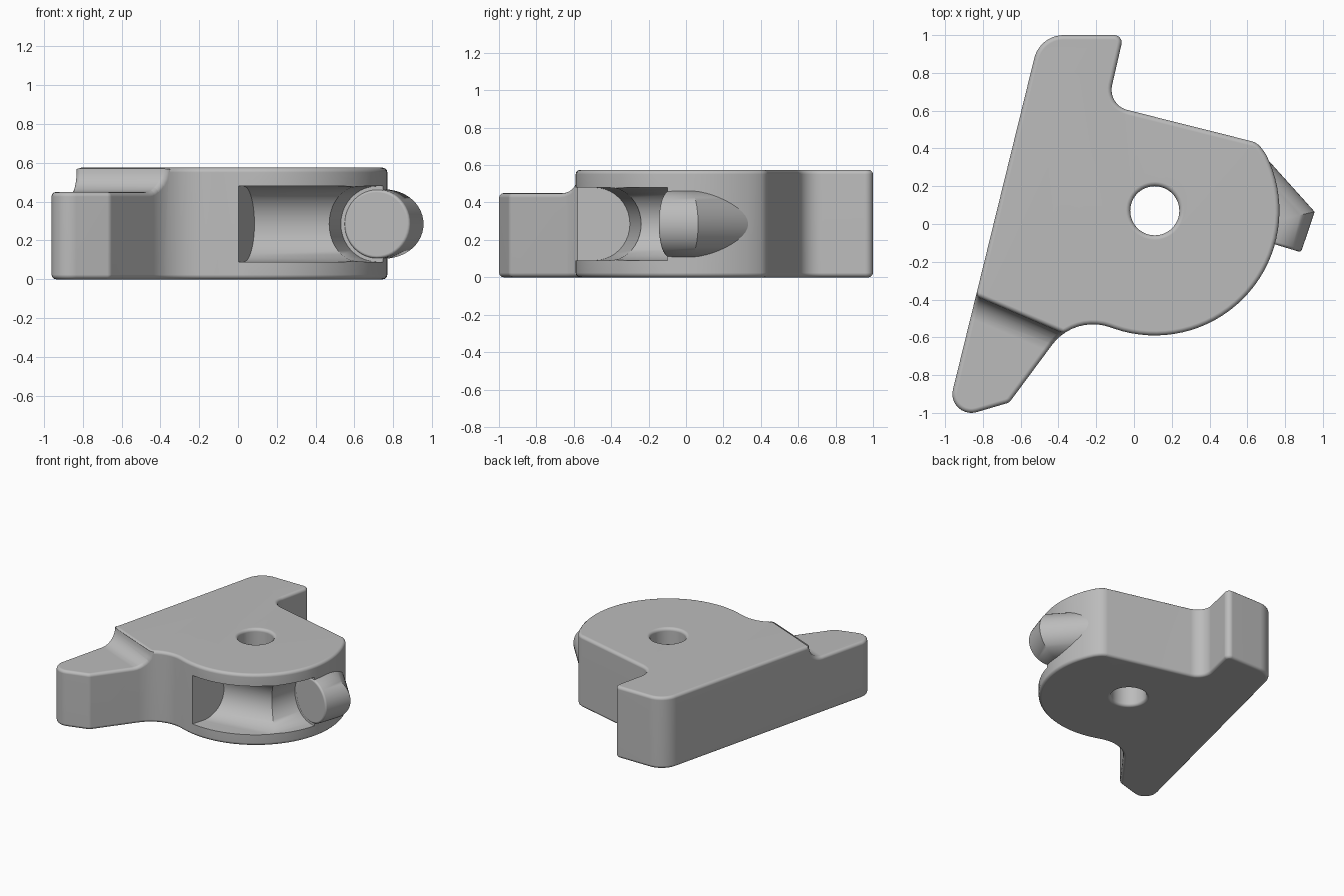
import bpy, bmesh
from math import cos, sin, pi, radians, tan
from mathutils import Vector

if "Cube" in bpy.data.objects:
    bpy.data.objects.remove(bpy.data.objects["Cube"])

HEIGHT, MID = 0.575, 0.285

grey = bpy.data.materials.new("plain_grey")
grey.use_nodes = True
grey.diffuse_color = (0.5, 0.5, 0.5, 1)
grey.node_tree.nodes["Principled BSDF"].inputs["Base Color"].default_value = (0.5, 0.5, 0.5, 1)


def loft(name, rings):
    """Closed solid through a list of rings with equal point counts."""
    bm = bmesh.new()
    loops = [[bm.verts.new(p) for p in ring] for ring in rings]
    n = len(loops[0])
    for a, b in zip(loops, loops[1:]):
        for i in range(n):
            j = (i + 1) % n
            bm.faces.new((a[i], a[j], b[j], b[i]))
    bm.faces.new(loops[0][::-1])
    bm.faces.new(loops[-1])
    bmesh.ops.recalc_face_normals(bm, faces=bm.faces[:])
    mesh = bpy.data.meshes.new(name)
    bm.to_mesh(mesh)
    bm.free()
    obj = bpy.data.objects.new(name, mesh)
    bpy.context.collection.objects.link(obj)
    mesh.materials.append(grey)
    return obj


def rounded(corners, steps=10):
    """Outline with every corner (x, y, radius) replaced by a fillet arc."""
    out = []
    for i, (x, y, r) in enumerate(corners):
        p = Vector((x, y))
        if r == 0:
            out.append(p)
            continue
        a = (Vector(corners[i - 1][:2]) - p).normalized()
        b = (Vector(corners[(i + 1) % len(corners)][:2]) - p).normalized()
        half = a.angle(b) / 2
        centre = p + (a + b).normalized() * r / sin(half)
        start, end = p + a * r / tan(half) - centre, p + b * r / tan(half) - centre
        sweep = start.angle(end)
        for k in range(steps + 1):
            t = k / steps
            out.append(centre + (start * sin((1 - t) * sweep) + end * sin(t * sweep)) / sin(sweep))
    return out


def activate(obj):
    bpy.ops.object.select_all(action="DESELECT")
    obj.select_set(True)
    bpy.context.view_layer.objects.active = obj


def apply(obj, kind, **settings):
    mod = obj.modifiers.new(kind.lower(), kind)
    for key, value in settings.items():
        setattr(mod, key, value)
    activate(obj)
    bpy.ops.object.modifier_apply(modifier=mod.name)


def cut(obj, cutter):
    cutter.hide_render = True
    apply(obj, "BOOLEAN", operation="DIFFERENCE", solver="EXACT", object=cutter)
    bpy.data.objects.remove(cutter)


def soften(obj, width, angle):
    apply(obj, "BEVEL", width=width, segments=3, limit_method="ANGLE",
          angle_limit=radians(angle), use_clamp_overlap=False)


def finish(obj):
    activate(obj)
    bpy.ops.object.shade_smooth_by_angle(angle=radians(38))
    obj.modifiers.new("weighted_normals", "WEIGHTED_NORMAL").keep_sharp = True


# Main plate: tapered arm, round lobe about the pivot, and a back tab
pivot = Vector((0.11, 0.07))
lobe = [(pivot.x + 0.66 * cos(radians(a)), pivot.y + 0.66 * sin(radians(a)), 0)
        for a in range(-109, 28, 4)]
outline = rounded([(-1.0, -1.045, 0.1), (-0.66, -0.945, 0.04), (-0.315, -0.48, 0.27)]
                  + lobe
                  + [(0.655, 0.43, 0.1), (-0.14, 0.63, 0.11),
                     (-0.055, 1.0, 0.04), (-0.498, 1.0, 0.16)])
body = loft("lever_body", [[(p.x, p.y, z) for p in outline] for z in (0, HEIGHT)])

# Lowered arm top with a concave step
step_start = Vector((-0.84, -0.38))
along = Vector((0.92, -0.39)).normalized()
outward = Vector((along.y, -along.x))
profile = [(0, 0.8)] + [(0.12 - 0.12 * cos(k * pi / 16), 0.57 - 0.12 * sin(k * pi / 16))
                        for k in range(9)] + [(0.9, 0.45), (0.9, 0.8)]
rings = []
for t in (-0.4, 0.9):
    flat = [(step_start + along * t + outward * s, z) for s, z in profile]
    rings.append([(p.x, p.y, z) for p, z in flat])
cut(body, loft("step_cutter", rings))

# Pivot hole
hole = [(pivot.x + 0.13 * cos(k * pi / 24), pivot.y + 0.13 * sin(k * pi / 24)) for k in range(48)]
cut(body, loft("hole_cutter", [[(x, y, z) for x, y in hole] for z in (-0.2, 0.9)]))
soften(body, 0.024, 50)

# Bent half-round groove in the lobe: inner, axis and outer point of each section
sections = [((0.085, -0.30), (0.03, -0.49), (-0.03, -0.69)),
            ((0.47, -0.24), (0.625, -0.41), (0.95, -0.77)),
            ((0.53, -0.035), (0.717, -0.09), (1.1, -0.2))]
rings = []
for inner, axis, outer in sections:
    inner, axis = Vector(inner), Vector(axis)
    ring = [(*outer, MID - 0.195)]
    for k in range(21):
        a = -pi / 2 + pi * k / 20
        p = axis + (inner - axis) * cos(a)
        ring.append((p.x, p.y, MID + 0.195 * sin(a)))
    rings.append(ring + [(*outer, MID + 0.195)])
cut(body, loft("groove_cutter", rings))
finish(body)

# Bent round peg that closes the groove and blends into the lobe
radius = 0.178
peg = [((0.714, -0.098), (0.957, -0.29)),
       ((0.757, 0.02), (1.12, 0.25)),
       ((0.54, 0.262), (0.74, 0.67))]
rings = []
for centre, side in peg:
    centre, side = Vector(centre), Vector(side)
    ring = []
    for k in range(48):
        a = 2 * pi * k / 48
        p = centre + side * radius * cos(a)
        ring.append((p.x, p.y, MID + radius * sin(a)))
    rings.append(ring)
hook = loft("round_peg", rings)
soften(hook, 0.015, 70)
finish(hook)
